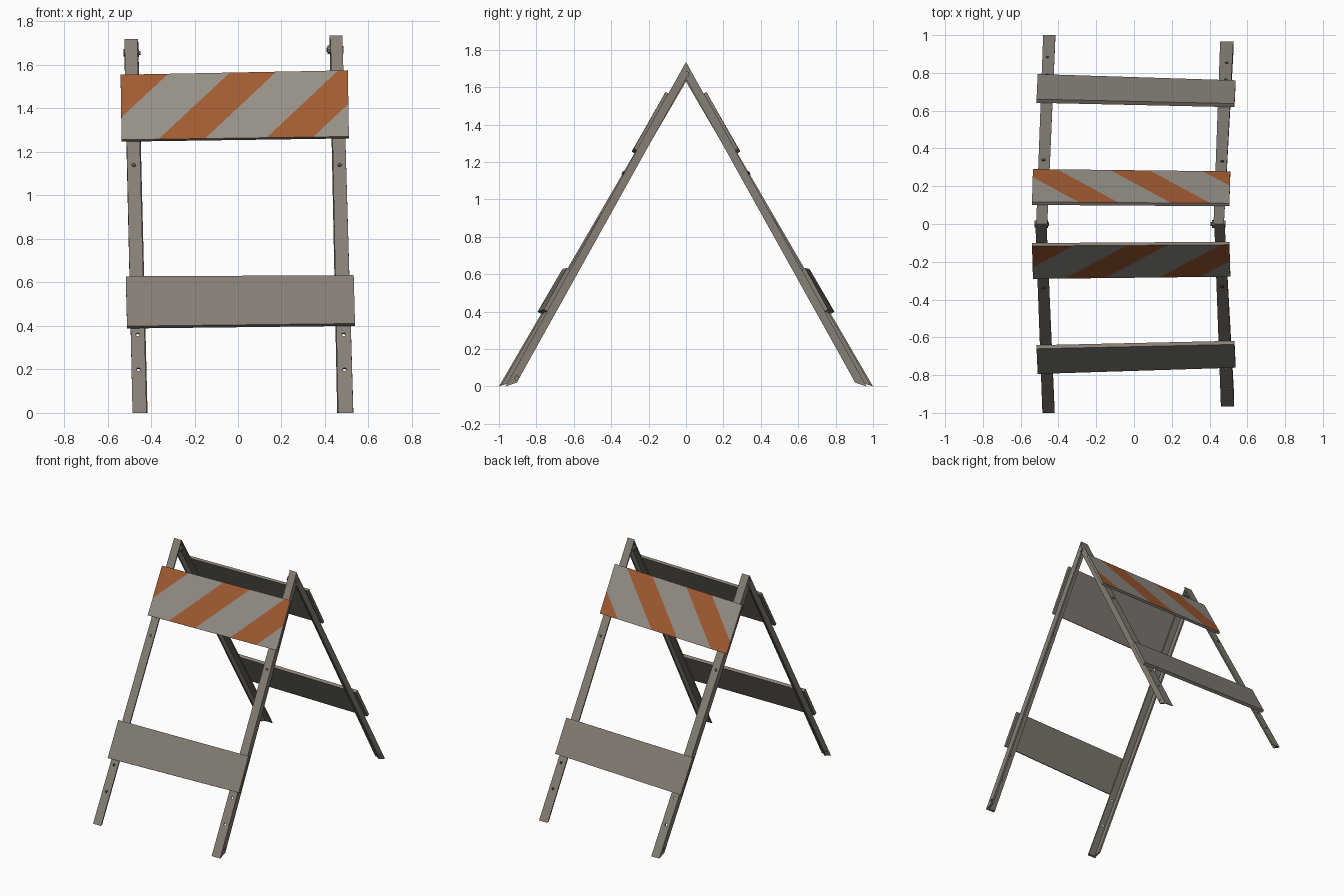
import bpy, bmesh
from mathutils import Vector

if "Cube" in bpy.data.objects:
    bpy.data.objects.remove(bpy.data.objects["Cube"])


def material(name, rgb):
    m = bpy.data.materials.new(name)
    m.diffuse_color = (*rgb, 1)
    m.use_nodes = True
    m.node_tree.nodes["Principled BSDF"].inputs["Base Color"].default_value = m.diffuse_color
    return m


STEEL = material("weathered_grey", (0.235, 0.21, 0.18))
PALE = material("pale_stripe", (0.30, 0.28, 0.245))
ORANGE = material("orange_stripe", (0.36, 0.105, 0.032))
DARK = material("dark_bolt", (0.09, 0.08, 0.07))

# Leg data: outer/inner x at top, outer/inner x at bottom, apex height, foot distance
LEGS = {"left": (-0.522, -0.463, -0.485, -0.420, 1.72, 1.0),
        "right": (0.480, 0.425, 0.530, 0.460, 1.735, 0.965)}


def add_object(name, bm, mats):
    bmesh.ops.recalc_face_normals(bm, faces=bm.faces[:])
    me = bpy.data.meshes.new(name)
    bm.to_mesh(me)
    bm.free()
    for m in mats:
        me.materials.append(m)
    ob = bpy.data.objects.new(name, me)
    bpy.context.collection.objects.link(ob)
    return ob


def add_cylinder(bm, a, b, r, sides=10):
    a, b = Vector(a), Vector(b)
    ret = bmesh.ops.create_cone(bm, cap_ends=True, segments=sides, radius1=r,
                                radius2=r, depth=(b - a).length)
    rot = Vector((0, 0, 1)).rotation_difference((b - a).normalized()).to_matrix()
    for v in ret["verts"]:
        v.co = rot @ v.co + (a + b) / 2


def front_y(x, z):
    """Distance of the outer leg plane from the middle at x and height z."""
    k = (x + 0.5) / 1.0
    apex = 1.72 + 0.015 * k
    return (1.0 - 0.035 * k) * (1 - z / apex)


def leg(side, f, label):
    xo, xi, bo, bi, zt, yb = LEGS[side]
    inset = 0.004 if f > 0 else 0.0     # rear legs nest just inside the front ones
    inset *= 1 if side == "left" else -1
    # Angle-iron section: u across the width, d through the depth
    section = [(0, 0), (1, 0), (1, .22), (.2, .22), (.2, 1), (0, 1)]
    bm = bmesh.new()
    top = [bm.verts.new((xo + (xi - xo) * u + inset, 0, zt - 0.09 * d)) for u, d in section]
    bot = [bm.verts.new((bo + (bi - bo) * u + inset, f * (yb - 0.06 * d), 0.02 * d))
           for u, d in section]
    bm.faces.new(top)
    bm.faces.new(bot)
    for i in range(6):
        j = (i + 1) % 6
        bm.faces.new((top[i], top[j], bot[j], bot[i]))
    ob = add_object(f"{label}_{side}_leg", bm, [STEEL])

    # Holes near the foot
    n = Vector((0, f * 0.87, 0.5))
    cut = bmesh.new()
    for z in (0.2, 0.36):
        x = (bo + bi) / 2 + ((xo + xi) - (bo + bi)) / 2 * z / zt
        p = Vector((x, f * yb * (1 - z / zt), z))
        add_cylinder(cut, p - n * 0.03, p + n * 0.03, 0.009, 8)
    y = f * (yb * (1 - 0.045 / zt) - 0.034)
    add_cylinder(cut, (bo - 0.01, y, 0.045), (bo + 0.01, y, 0.045), 0.012, 8)
    cutter = add_object(f"{label}_{side}_hole_cutter", cut, [STEEL])
    cutter.hide_render = True
    cutter.hide_viewport = False
    cutter.display_type = 'WIRE'
    mod = ob.modifiers.new("holes", 'BOOLEAN')
    mod.operation = 'DIFFERENCE'
    mod.solver = 'EXACT'
    mod.object = cutter

    # Bolt head below the upper board
    z = 1.14
    x = (bo + bi) / 2 + ((xo + xi) - (bo + bi)) / 2 * z / zt
    p = Vector((x, f * yb * (1 - z / zt), z))
    b = bmesh.new()
    add_cylinder(b, p - n * 0.018, p + n * 0.005, 0.01, 8)
    add_object(f"{label}_{side}_bolt", b, [DARK])


def board(name, f, left, right, zl, zr, thick, stripes=None):
    """left/right: (bottom x, top x); zl/zr: (bottom z, top z)."""
    bm = bmesh.new()
    bmesh.ops.create_cube(bm, size=1)
    for v in bm.verts:
        v.co = Vector((v.co.x * 1.05 - 0.015, v.co.z + 0.5, v.co.y + 0.5))
    x0, x1 = -0.54, 0.51
    if stripes:
        start, period, width, shift = stripes
        # Cut the diagonal stripe borders
        for k in range(-3, 4):
            for e in (0, width):
                bmesh.ops.bisect_plane(bm, geom=bm.verts[:] + bm.edges[:] + bm.faces[:],
                                       plane_co=(start + k * period + e, 0, 0),
                                       plane_no=(1, -shift, 0))
        for face in bm.faces:
            c = face.calc_center_median()
            if c.z > 0.99:
                u = (c.x - shift * c.y - start) % period
                face.material_index = 2 if u < width else 1
    # Bend the flat board onto the leaning leg plane
    for v in bm.verts:
        k, t, d = (v.co.x - x0) / (x1 - x0), v.co.y, v.co.z
        xl = left[0] + (left[1] - left[0]) * t
        xr = right[0] + (right[1] - right[0]) * t
        x = xl + (xr - xl) * k
        zb = zl[0] + (zr[0] - zl[0]) * k
        z = zb + (zl[1] + (zr[1] - zl[1]) * k - zb) * t
        y = front_y(x, z) + d * thick * 0.87
        v.co = (x, f * y, z + d * thick * 0.5)
    add_object(name, bm, [STEEL, PALE, ORANGE])


# Two leaning frames, front and rear
for f, label, stripes in ((-1, "front", (-0.37, 0.50, 0.215, 0.335)),
                          (1, "rear", (-0.13, 0.49, 0.21, 0.33))):
    for side in LEGS:
        leg(side, f, label)
    board(f"{label}_striped_board", f, (-0.535, -0.54), (0.51, 0.505),
          (1.247, 1.546), (1.262, 1.566), 0.018, stripes)
    board(f"{label}_lower_board", f, (-0.51, -0.516), (0.538, 0.532),
          (0.388, 0.617), (0.40, 0.622), 0.022)

# Hinge bolts joining the frames at the apex
for side, a, b, z in (("left", -0.526, -0.449, 1.655), ("right", 0.485, 0.406, 1.67)):
    s = 1 if b > a else -1
    bm = bmesh.new()
    add_cylinder(bm, (a, 0, z), (b, 0, z), 0.010)
    add_cylinder(bm, (b - s * 0.025, 0, z), (b - s * 0.006, 0, z), 0.02)
    add_cylinder(bm, (a, 0, z), (a + s * 0.01, 0, z), 0.018)
    add_object(f"{side}_hinge_bolt", bm, [STEEL])
